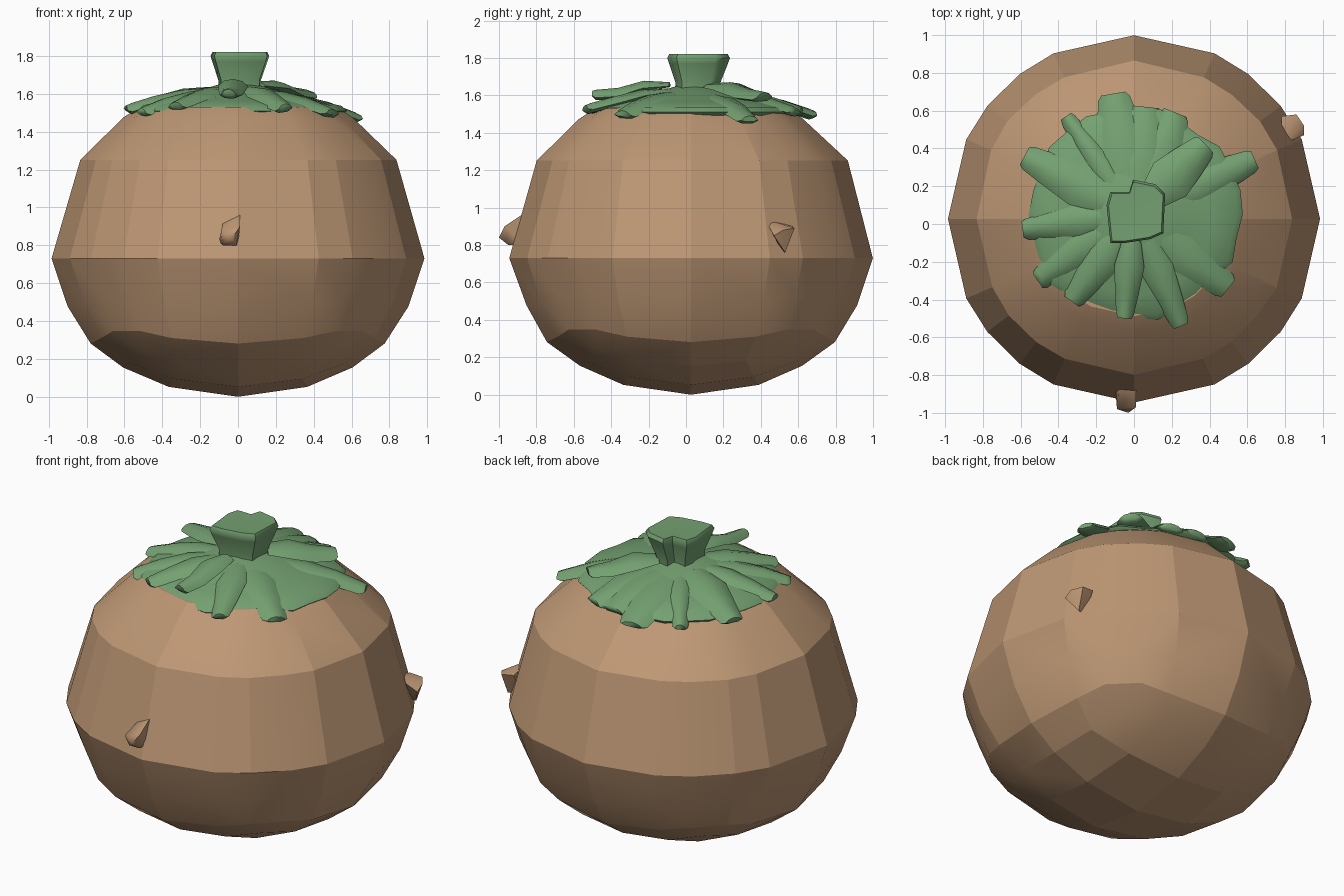
import bpy, bmesh, random
from math import cos, sin, pi, radians, hypot
from mathutils import Vector

random.seed(4)
if "Cube" in bpy.data.objects:
    bpy.data.objects.remove(bpy.data.objects["Cube"], do_unlink=True)


def material(name, colour):
    m = bpy.data.materials.new(name)
    m.use_nodes = True
    m.diffuse_color = (*colour, 1)
    m.node_tree.nodes["Principled BSDF"].inputs["Base Color"].default_value = (*colour, 1)
    return m


BROWN = material("warm brown", (0.51, 0.31, 0.175))
GREEN = material("leaf green", (0.175, 0.355, 0.165))


def finish(name, bm, mat, angle):
    bmesh.ops.recalc_face_normals(bm, faces=bm.faces[:])
    mesh = bpy.data.meshes.new(name)
    bm.to_mesh(mesh)
    bm.free()
    mesh.materials.append(mat)
    ob = bpy.data.objects.new(name, mesh)
    bpy.context.collection.objects.link(ob)
    bpy.ops.object.select_all(action="DESELECT")
    ob.select_set(True)
    bpy.context.view_layer.objects.active = ob
    bpy.ops.object.shade_smooth_by_angle(angle=radians(angle))


def hull(points):
    bm = bmesh.new()
    for p in points:
        bm.verts.new(p)
    bmesh.ops.remove_doubles(bm, verts=bm.verts[:], dist=0.001)
    bmesh.ops.convex_hull(bm, input=bm.verts[:])
    loose = [v for v in bm.verts if not v.link_faces]
    bmesh.ops.delete(bm, geom=loose, context="VERTS")
    return bm


def loft(rings):
    """Skin a list of closed rings and cap both ends."""
    bm = bmesh.new()
    rows = [[bm.verts.new(p) for p in ring] for ring in rings]
    n = len(rows[0])
    for a, b in zip(rows, rows[1:]):
        for i in range(n):
            bm.faces.new((a[i], a[(i + 1) % n], b[(i + 1) % n], b[i]))
    bm.faces.new(rows[0])
    bm.faces.new(rows[-1])
    return bm


# Body: rounded-cube facets below the equator, horizontal bands above it
points = []
side = (-0.78, -0.48, 0, 0.48, 0.78)
base = (-0.78, -0.4, 0, 0.4, 0.78)
for u in side:
    for v in (0, -0.37, -0.78):
        for p in ((1, u, v), (-1, u, v), (u, 1, v), (u, -1, v)):
            points.append(Vector(p).normalized())
for u in base:
    for v in base:
        points.append(Vector((u, v, -1)).normalized())
for lat in (33.5, 52, 58, 72):
    for q in range(4):
        for a in (0, 26, 38, 52, 64):
            t, e = radians(a + 90 * q), radians(lat)
            points.append(Vector((cos(t) * cos(e), sin(t) * cos(e), sin(e))))
points.append(Vector((0, 0, 1)))
bm = hull(points)
bmesh.ops.dissolve_limit(bm, angle_limit=radians(2), verts=bm.verts[:], edges=bm.edges[:])
for v in bm.verts:
    x, y, z = v.co
    # full shoulders, slightly drawn-in lower flank
    swell = 0.02 if 0.3 < z < 0.75 else -0.03 if -0.45 < z < -0.2 else 0
    if y > 0.3 and 0.3 < z < 0.75:
        swell += 0.01
    z = 0.73 + z * (0.945 if z > 0 else 0.73)
    if 0.1 < z < 1.4 and abs(z - 0.73) > 0.05:
        swell += random.uniform(-0.007, 0.007)
    v.co = (x * (0.985 + swell), 0.027 + y * (0.972 + swell), min(z, 1.53))
finish("body", bm, BROWN, 13)

# Two small thorns on the skin
finish("front_thorn", hull([(-0.1, -0.86, 0.82), (0.0, -0.86, 0.8), (0.01, -0.88, 0.96),
                            (-0.08, -0.86, 0.92), (-0.09, -0.98, 0.87), (-0.03, -1.0, 0.84),
                            (0.01, -0.97, 0.9), (-0.08, -0.95, 0.8), (-0.01, -0.95, 0.8)]),
       BROWN, 70)
finish("left_thorn", hull([(0.78, 0.42, 0.94), (0.78, 0.57, 0.9), (0.78, 0.51, 0.77),
                           (0.86, 0.58, 0.89), (0.9, 0.52, 0.88), (0.9, 0.47, 0.85),
                           (0.85, 0.53, 0.76)]), BROWN, 60)

# Leaf collar: shallow cone with a ragged rim
CX, CY = 0.0, 0.05


def cone_z(r):
    return 1.665 - 0.24 * r


RAGGED = [random.uniform(-0.02, 0.02) for i in range(28)]


def collar_ring(r, z, ragged=0):
    ring = []
    for i, offset in enumerate(RAGGED):
        k = r + ragged * offset
        t = 2 * pi * i / len(RAGGED)
        ring.append((CX + k * cos(t), CY + k * sin(t), z))
    return ring


finish("leaf_collar", loft([collar_ring(0.54, 1.49, 1), collar_ring(0.56, 1.51, 1),
                            collar_ring(0.53, 1.537, 1),
                            collar_ring(0.42, cone_z(0.42)),
                            collar_ring(0.25, cone_z(0.25)),
                            collar_ring(0.1, 1.65)]), GREEN, 50)


# Leaves: flattened bars that swell out of the collar and end bluntly
def leaf(name, x, y, z, width, lift):
    d = Vector((x - CX, y - CY, 0))
    reach = d.length
    d.normalize()
    across = Vector((-d.y, d.x, 0))
    skew = random.uniform(-0.25, 0.25)
    rings = []
    for f, w, thick, rise in ((0.25, 0.9, 0.015, -0.015), (0.5, 1.45, 0.028, -0.002),
                              (0.75, 1.15, 0.032, 0.008), (0.96, 0.85, 0.03, 0),
                              (1, 0.65, 0.017, 0)):
        r = reach * f
        height = cone_z(r) + rise + lift * sin(pi * min(f, 0.8))
        k = max(0, (f - 0.7) / 0.3)
        height = height * (1 - k) + z * k
        c = Vector((CX, CY, height)) + d * r
        h = width * w / 2
        rings.append([c + across * a * h + Vector((0, 0, (b + a * skew) * thick))
                      for a, b in ((-1, -0.6), (-0.6, 0.4), (0, 0.8), (0.6, 0.45),
                                   (1, -0.5), (0.5, -1), (-0.5, -1))])
    finish(name, loft(rings), GREEN, 66)


# Tip x, tip y, extra tip height, width
leaves = [
    (-0.11, 0.69, 0, 0.2), (0.06, 0.62, 0, 0.21), (0.22, 0.59, 0, 0.19),
    (-0.36, 0.57, 0, 0.1), (-0.58, 0.36, 0.03, 0.16), (-0.59, -0.03, 0.01, 0.13),
    (-0.51, -0.3, 0, 0.14), (-0.33, -0.41, 0.02, 0.14), (-0.05, -0.5, 0.085, 0.11),
    (0.25, -0.54, 0.03, 0.12), (0.5, -0.34, 0, 0.17), (0.64, 0.34, -0.01, 0.15),
    (0.38, 0.42, 0.07, 0.17)]
for i, (x, y, up, width) in enumerate(leaves):
    far = hypot(x - CX, y - CY)
    leaf(f"leaf_{i + 1}", x, y, 1.67 - 0.26 * far + up, width, up * 0.7)

# Stem: flared stub with an uneven, squarish outline
OUTLINE = [(0.15, -0.05), (0.16, 0.16), (0.11, 0.21), (-0.01, 0.235), (-0.03, 0.17),
           (-0.13, 0.17), (-0.15, 0.1), (-0.13, -0.1), (-0.05, -0.1), (0.08, -0.08)]


def stem_ring(scale, z):
    return [(0.005 + x * scale, 0.055 + (y - 0.055) * scale, z) for x, y in OUTLINE]


finish("stem", loft([stem_ring(0.74, 1.6), stem_ring(0.72, 1.67), stem_ring(0.94, 1.77),
                     stem_ring(1, 1.8), stem_ring(0.93, 1.822), stem_ring(0.5, 1.82)]),
       GREEN, 48)
